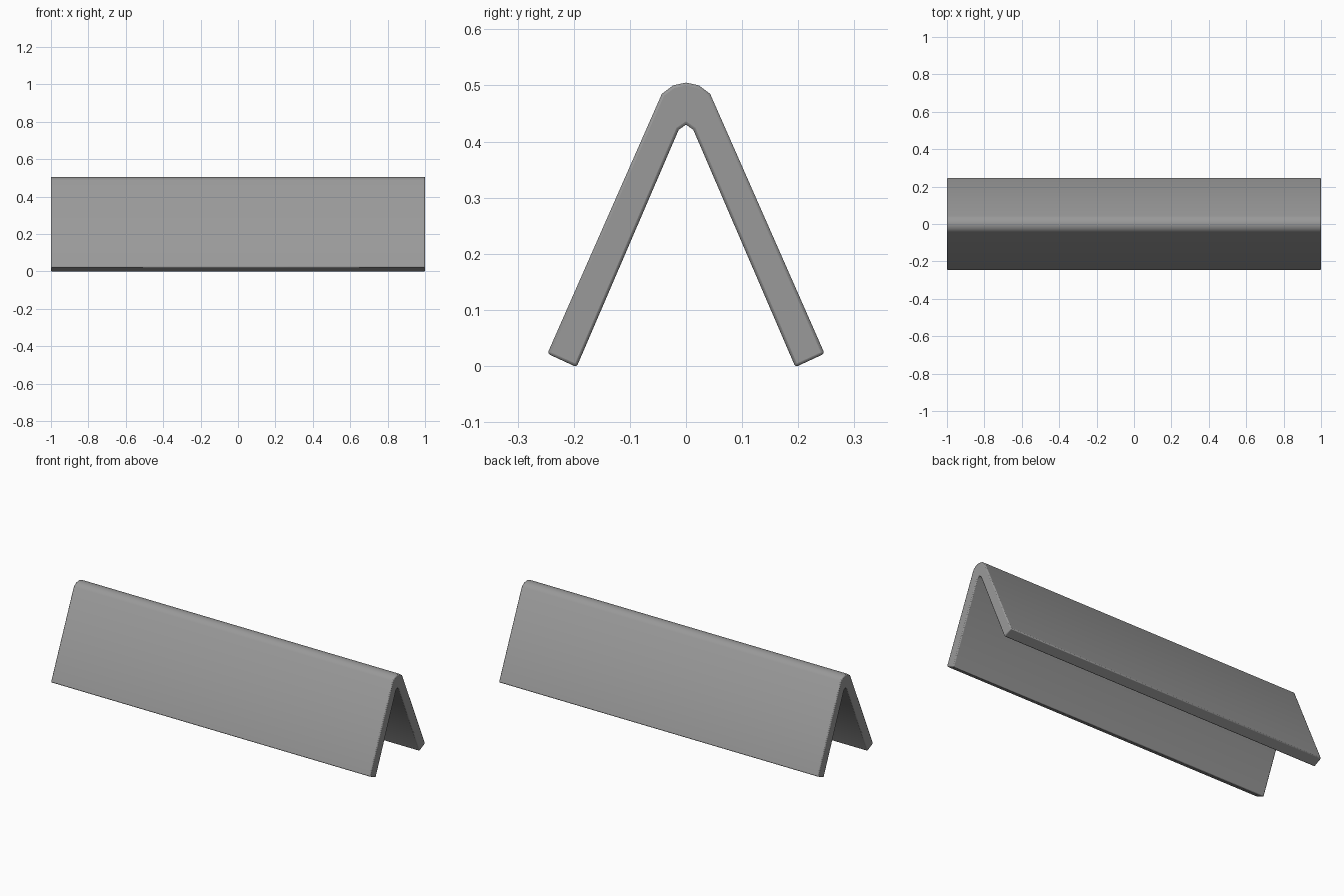
import bpy, bmesh, math

if "Cube" in bpy.data.objects:
    bpy.data.objects.remove(bpy.data.objects["Cube"])

# Half of the A-shaped cross-section (y, z): outer ridge, foot, inner ridge
outer = [(0.023, 0.5), (0.043, 0.485), (0.247, 0.022)]
inner = [(0.195, -0.002), (0.013, 0.421)]
half = outer + inner
profile = [(0, 0.505)] + half + [(0, 0.43)] + [(-y, z) for y, z in reversed(half)]

# Folded panel: extrude the section along x
bm = bmesh.new()
face = bm.faces.new([bm.verts.new((-1, y, z)) for y, z in profile])
ext = bmesh.ops.extrude_face_region(bm, geom=[face])
moved = [v for v in ext["geom"] if isinstance(v, bmesh.types.BMVert)]
bmesh.ops.translate(bm, verts=moved, vec=(2, 0, 0))
bmesh.ops.recalc_face_normals(bm, faces=bm.faces)
mesh = bpy.data.meshes.new("folded_panel")
bm.to_mesh(mesh)
bm.free()
panel = bpy.data.objects.new("folded_panel", mesh)
bpy.context.collection.objects.link(panel)

# Dark grey finish
grey = bpy.data.materials.new("dark_grey")
grey.diffuse_color = (0.32, 0.32, 0.32, 1)
grey.use_nodes = True
grey.node_tree.nodes["Principled BSDF"].inputs["Base Color"].default_value = grey.diffuse_color
mesh.materials.append(grey)

# Softened rims and feet
bevel = panel.modifiers.new("soft_edges", "BEVEL")
bevel.width = 0.005
bevel.segments = 2
bevel.limit_method = "ANGLE"
bevel.angle_limit = math.radians(80)

bpy.context.view_layer.objects.active = panel
panel.select_set(True)
bpy.ops.object.shade_smooth_by_angle(angle=math.radians(50))
